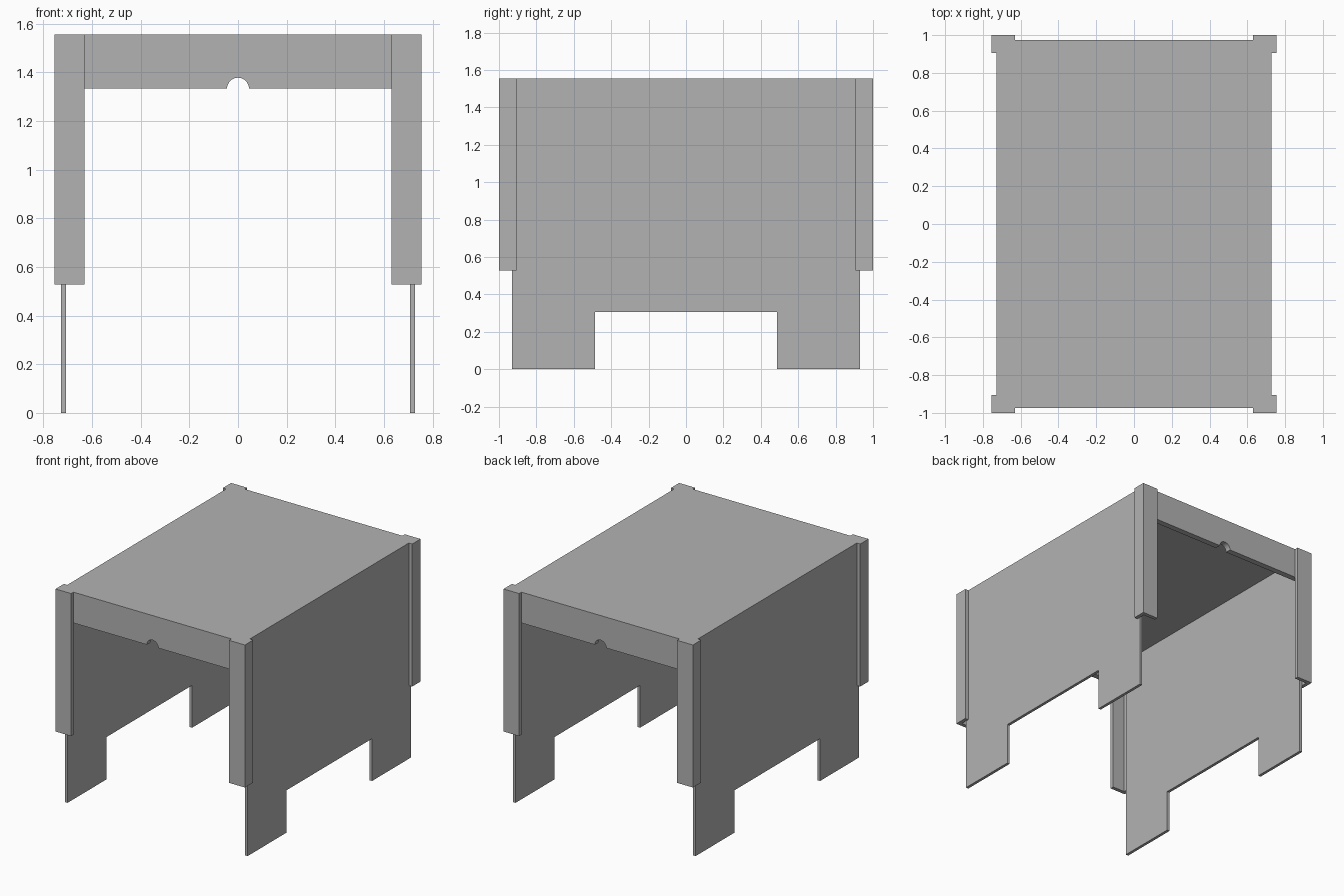
import bpy, bmesh
from math import pi, cos, sin
from mathutils import Vector

cube = bpy.data.objects.get("Cube")
if cube:
    bpy.data.objects.remove(cube, do_unlink=True)

GREY = (0.45, 0.45, 0.45, 1)
grey = bpy.data.materials.new("plain grey")
grey.use_nodes = True
grey.diffuse_color = GREY
grey.node_tree.nodes["Principled BSDF"].inputs["Base Color"].default_value = GREY

TOP = 1.555          # overall height
SIDE_X = 0.728       # outer face of the side panels
SIDE_Y = 0.93        # half length of the side panels
END_Y = 0.973        # outer face of the end panels
SHEET = 0.021        # sheet thickness
POST_X, POST_Y = 0.755, 1.0


def extrude(name, outline, to_3d, push):
    """Extrude a flat outline, placed in space by to_3d, along push."""
    bm = bmesh.new()
    face = bm.faces.new([bm.verts.new(to_3d(a, b)) for a, b in outline])
    out = bmesh.ops.extrude_face_region(bm, geom=[face])
    moved = [g for g in out["geom"] if isinstance(g, bmesh.types.BMVert)]
    bmesh.ops.translate(bm, verts=moved, vec=Vector(push))
    bmesh.ops.recalc_face_normals(bm, faces=bm.faces)
    mesh = bpy.data.meshes.new(name)
    bm.to_mesh(mesh)
    bm.free()
    mesh.materials.append(grey)
    obj = bpy.data.objects.new(name, mesh)
    bpy.context.collection.objects.link(obj)
    return obj


# Top panel
extrude("top_panel",
        [(-SIDE_X, -END_Y), (SIDE_X, -END_Y), (SIDE_X, END_Y), (-SIDE_X, END_Y)],
        lambda x, y: (x, y, TOP), (0, 0, -SHEET))

# Side panels, cut away below to leave two feet each
under = TOP - SHEET
side = [(-SIDE_Y, 0), (-0.487, 0), (-0.487, 0.305), (0.487, 0.305),
        (0.487, 0), (SIDE_Y, 0), (SIDE_Y, under), (-SIDE_Y, under)]
for label, s in (("left", 1), ("right", -1)):
    extrude(label + "_side_panel", side,
            lambda y, z: (s * SIDE_X, y, z), (-s * SHEET, 0, 0))

# End rails with a rounded notch in the lower edge
RAIL_Z, R = 1.333, 0.045
notch = [(-R * cos(pi * i / 16), RAIL_Z + R * sin(pi * i / 16)) for i in range(17)]
rail = ([(-SIDE_X, RAIL_Z), (-R, RAIL_Z - 0.0001)] + notch[1:-1] +
        [(R, RAIL_Z - 0.0001), (SIDE_X, RAIL_Z), (SIDE_X, under), (-SIDE_X, under)])
for label, s in (("front", -1), ("back", 1)):
    extrude(label + "_rail", rail,
            lambda x, z: (x, s * END_Y, z), (0, s * (SIDE_Y - END_Y), 0))

# L-shaped corner posts wrapping the outside corners
angle = [(POST_X, POST_Y), (0.63, POST_Y), (0.63, END_Y),
         (SIDE_X, END_Y), (SIDE_X, 0.905), (POST_X, 0.905)]
for end, sy in (("front", -1), ("back", 1)):
    for hand, sx in (("left", 1), ("right", -1)):
        extrude(f"{end}_{hand}_post", angle,
                lambda x, y: (sx * x, sy * y, 0.528), (0, 0, TOP - 0.528))
